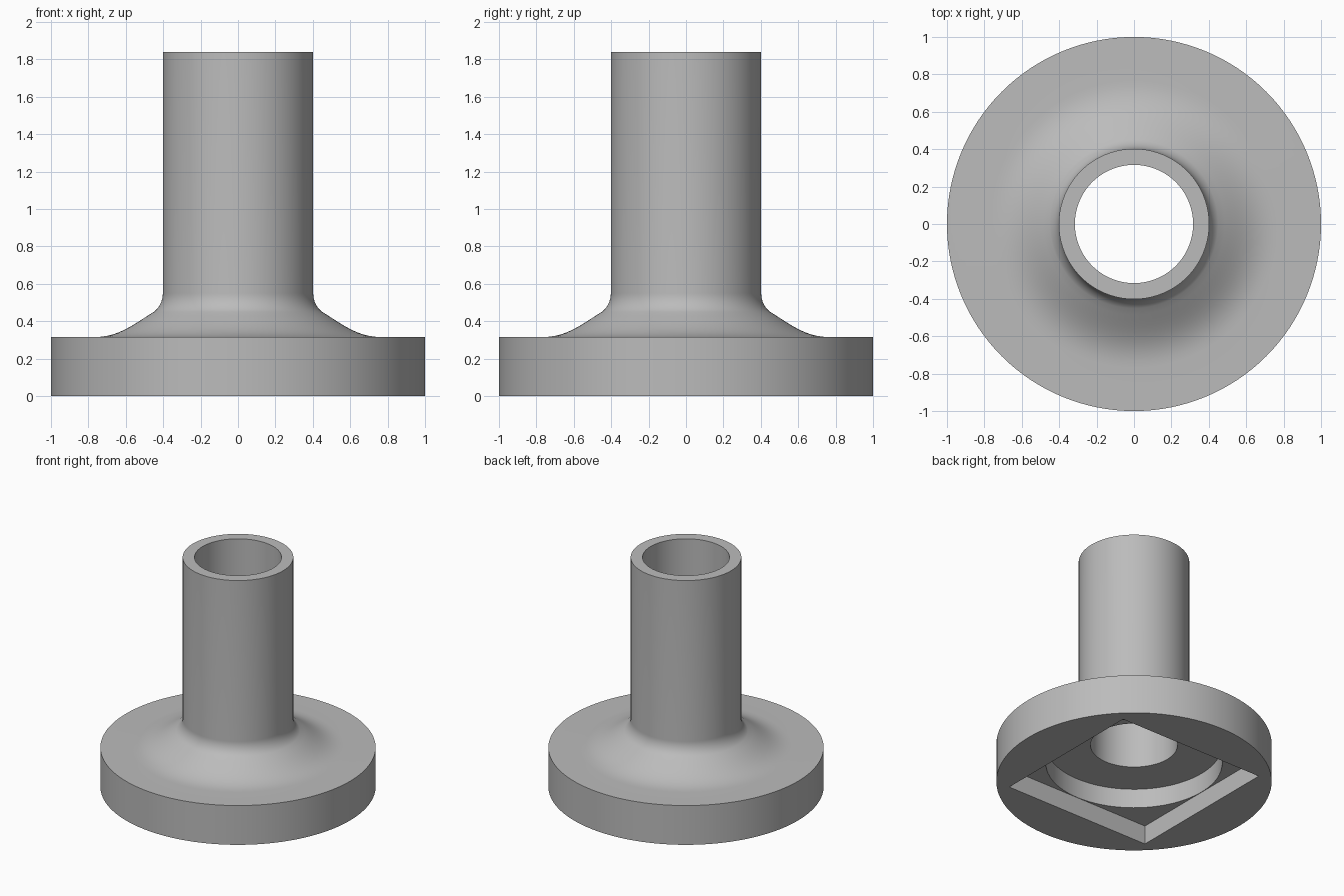
import bpy
import bmesh
import math

cube = bpy.data.objects.get("Cube")
if cube:
    bpy.data.objects.remove(cube, do_unlink=True)

TUBE_R, BORE_R, HEIGHT = 0.402, 0.316, 1.84
FLANGE_TOP, RECESS_TOP, POCKET_TOP = 0.315, 0.305, 0.15
RECESS_R, POCKET_HALF = 0.64, 0.643

# Plain grey material
grey = bpy.data.materials.new("plain grey")
grey.use_nodes = True
color = (0.5, 0.5, 0.5, 1)
grey.diffuse_color = color
grey.node_tree.nodes["Principled BSDF"].inputs["Base Color"].default_value = color


def bezier(a, b, c, d, steps=10):
    """Points along a cubic curve, both ends included."""
    pts = []
    for i in range(steps + 1):
        t = i / steps
        s = 1 - t
        w = (s**3, 3 * s * s * t, 3 * s * t * t, t**3)
        pts.append(tuple(sum(k * p[j] for k, p in zip(w, (a, b, c, d))) for j in (0, 1)))
    return pts


def make_object(name, bm):
    mesh = bpy.data.meshes.new(name)
    bm.to_mesh(mesh)
    bm.free()
    obj = bpy.data.objects.new(name, mesh)
    bpy.context.collection.objects.link(obj)
    mesh.materials.append(grey)
    return obj


def lathe(name, profile, segments=128):
    """Revolve a closed (radius, height) outline around z."""
    bm = bmesh.new()
    rings = []
    for i in range(segments):
        a = math.tau * i / segments
        rings.append([bm.verts.new((r * math.cos(a), r * math.sin(a), z)) for r, z in profile])
    n = len(profile)
    for i in range(segments):
        p, q = rings[i], rings[(i + 1) % segments]
        for j in range(n):
            k = (j + 1) % n
            bm.faces.new((p[j], q[j], q[k], p[k]))
    bmesh.ops.recalc_face_normals(bm, faces=bm.faces)
    return make_object(name, bm)


# Flanged tube: disc, swept shoulder, neck fillet, tube wall, bore, round recess
shoulder = bezier((0.77, FLANGE_TOP), (0.64, FLANGE_TOP), (0.57, 0.375), (0.45, 0.45))
neck = bezier((0.45, 0.45), (0.42, 0.472), (TUBE_R, 0.51), (TUBE_R, 0.55))
profile = [(1, 0), (1, FLANGE_TOP)] + shoulder + neck[1:] + [
    (TUBE_R, HEIGHT), (BORE_R, HEIGHT), (BORE_R, RECESS_TOP),
    (RECESS_R, RECESS_TOP), (RECESS_R, 0)]
body = lathe("flanged_tube", profile)

# Square pocket cut into the underside
bm = bmesh.new()
bmesh.ops.create_cube(bm, size=2)
for v in bm.verts:
    v.co.x *= POCKET_HALF
    v.co.y *= POCKET_HALF
    v.co.z *= POCKET_TOP
cutter = make_object("pocket_cutter", bm)
cutter.hide_render = True

cut = body.modifiers.new("square_pocket", "BOOLEAN")
cut.operation = "DIFFERENCE"
cut.solver = "EXACT"
cut.object = cutter
bpy.ops.object.select_all(action="DESELECT")
bpy.context.view_layer.objects.active = body
body.select_set(True)
bpy.ops.object.modifier_apply(modifier=cut.name)
bpy.data.objects.remove(cutter, do_unlink=True)

bpy.ops.object.shade_smooth_by_angle(angle=math.radians(30))
